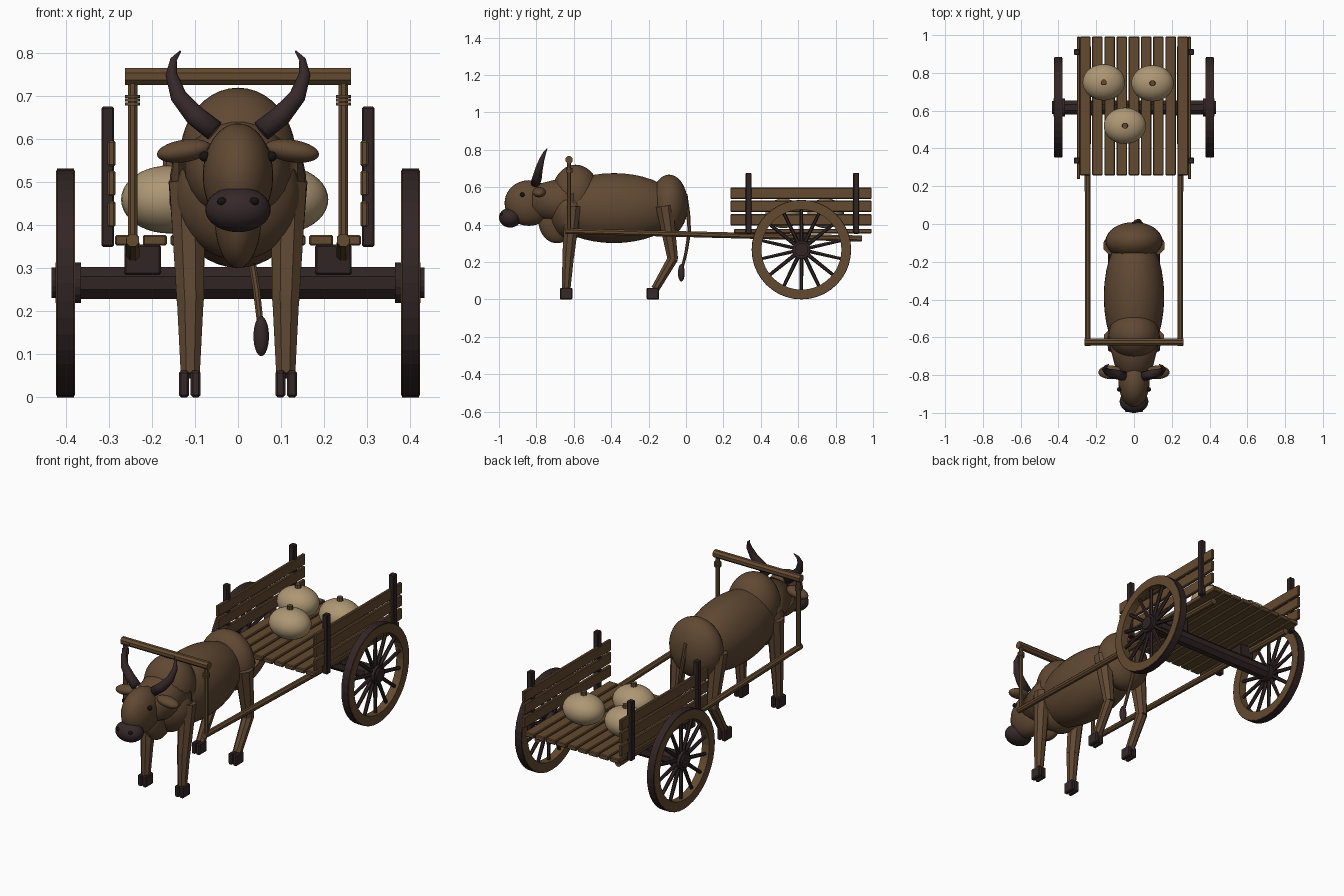
import bpy, bmesh, math
from mathutils import Vector, Matrix

if "Cube" in bpy.data.objects:
    bpy.data.objects.remove(bpy.data.objects["Cube"])


def mat(name, r, g, b):
    m = bpy.data.materials.new(name)
    m.diffuse_color = (r, g, b, 1)
    m.use_nodes = True
    m.node_tree.nodes["Principled BSDF"].inputs["Base Color"].default_value = m.diffuse_color
    return m


HIDE = mat("brown hide", 0.118, 0.066, 0.033)
WOOD = mat("brown wood", 0.125, 0.069, 0.029)
DARK = mat("dark wood", 0.032, 0.018, 0.018)
HORN = mat("dark horn", 0.036, 0.021, 0.022)
SACK = mat("sack cloth", 0.42, 0.31, 0.175)
BLACK = mat("eye black", 0.008, 0.006, 0.006)


def finish(name, bm, m, smooth=False):
    bmesh.ops.recalc_face_normals(bm, faces=bm.faces)
    me = bpy.data.meshes.new(name)
    bm.to_mesh(me)
    bm.free()
    me.materials.append(m)
    for p in me.polygons:
        p.use_smooth = smooth
    o = bpy.data.objects.new(name, me)
    bpy.context.collection.objects.link(o)
    return o


def box(name, c, size, m, bevel=0.004):
    bm = bmesh.new()
    bmesh.ops.create_cube(bm, size=1, matrix=Matrix.Translation(c) @ Matrix.Diagonal((*size, 1)))
    if bevel:
        bmesh.ops.bevel(bm, geom=bm.edges[:], offset=bevel, segments=1, affect='EDGES')
    return finish(name, bm, m)


def blob(name, c, r, m, tilt=0, roll=0):
    bm = bmesh.new()
    mx = (Matrix.Translation(c) @ Matrix.Rotation(roll, 4, 'Y') @ Matrix.Rotation(tilt, 4, 'X')
          @ Matrix.Diagonal((*r, 1)))
    bmesh.ops.create_uvsphere(bm, u_segments=32, v_segments=20, radius=1, matrix=mx)
    return finish(name, bm, m, True)


def tube(name, pts, radii, m, sides=8, smooth=False):
    """Tapered tube through a few points."""
    bm = bmesh.new()
    pts = [Vector(p) for p in pts]
    rings = []
    for i, p in enumerate(pts):
        d = (pts[min(i + 1, len(pts) - 1)] - pts[max(i - 1, 0)]).normalized()
        a = d.cross(Vector((0, 1, 0)) if abs(d.y) < 0.8 else Vector((1, 0, 0))).normalized()
        b = d.cross(a)
        ring = []
        for k in range(sides):
            t = 2 * math.pi * (k + 0.5) / sides
            ring.append(bm.verts.new(p + (a * math.cos(t) + b * math.sin(t)) * radii[i]))
        rings.append(ring)
    for r0, r1 in zip(rings, rings[1:]):
        for k in range(sides):
            bm.faces.new((r0[k], r0[(k + 1) % sides], r1[(k + 1) % sides], r1[k]))
    bm.faces.new(rings[0])
    bm.faces.new(rings[-1])
    return finish(name, bm, m, smooth)


def ring(name, x, y, z, r_in, r_out, width, m, sides=40):
    """Flat-sided hoop around the x axis."""
    bm = bmesh.new()
    loops = []
    for k in range(sides):
        t = 2 * math.pi * k / sides
        loops.append([bm.verts.new((x + dx, y + r * math.cos(t), z + r * math.sin(t)))
                      for r, dx in ((r_in, -width / 2), (r_out, -width / 2),
                                    (r_out, width / 2), (r_in, width / 2))])
    for k in range(sides):
        p, q = loops[k], loops[(k + 1) % sides]
        for j in range(4):
            bm.faces.new((p[j], p[(j + 1) % 4], q[(j + 1) % 4], q[j]))
    return finish(name, bm, m)


# ox body
blob("ox_barrel", (0, -0.385, 0.488), (0.16, 0.35, 0.187), HIDE)
blob("ox_rump", (0, -0.09, 0.505), (0.15, 0.1, 0.162), HIDE)
blob("ox_shoulder_hump", (0, -0.59, 0.56), (0.135, 0.128, 0.16), HIDE)
blob("ox_chest", (0, -0.62, 0.47), (0.145, 0.11, 0.15), HIDE)
blob("ox_dewlap", (0, -0.69, 0.425), (0.055, 0.1, 0.125), HIDE)
tube("ox_neck", [(0, -0.6, 0.53), (0, -0.7, 0.525), (0, -0.82, 0.525)], [0.14, 0.115, 0.085],
     HIDE, 24, True)

# ox head
blob("ox_head", (0, -0.84, 0.515), (0.082, 0.13, 0.122), HIDE)
blob("ox_muzzle", (0, -0.94, 0.437), (0.076, 0.06, 0.053), HORN)
for s in (-1, 1):
    blob("ox_ear", (s * 0.125, -0.785, 0.573), (0.064, 0.036, 0.026), HIDE, 0, s * 0.15)
    blob("ox_eye", (s * 0.078, -0.875, 0.56), (0.012, 0.012, 0.012), BLACK)
    blob("ox_nostril", (s * 0.038, -0.987, 0.456), (0.011, 0.009, 0.009), BLACK)
    # horn curve
    tube("ox_horn", [(s * 0.055, -0.805, 0.62), (s * 0.1, -0.795, 0.655), (s * 0.138, -0.785, 0.7),
                     (s * 0.155, -0.77, 0.75), (s * 0.15, -0.755, 0.785), (s * 0.134, -0.743, 0.805)],
         [0.026, 0.025, 0.02, 0.014, 0.008, 0.002], HORN, 12, True)
    # front leg
    tube("front_upper_leg", [(s * 0.118, -0.605, 0.5), (s * 0.111, -0.63, 0.225)], [0.045, 0.034], HIDE)
    tube("front_lower_leg", [(s * 0.111, -0.63, 0.235), (s * 0.111, -0.64, 0.055)], [0.034, 0.024], HIDE)
    # hind leg
    tube("hind_thigh", [(s * 0.115, -0.115, 0.5), (s * 0.111, -0.07, 0.21)], [0.05, 0.03], HIDE)
    tube("hind_shank", [(s * 0.111, -0.068, 0.222), (s * 0.111, -0.165, 0.055)], [0.03, 0.024], HIDE)
    # cloven hooves
    for y in (-0.641, -0.177):
        for d in (-0.0135, 0.0135):
            box("hoof", (s * 0.112 + d, y, 0.031), (0.023, 0.066, 0.062), HORN, 0.005)

# tail
tube("tail", [(0, -0.005, 0.56), (0.01, 0.012, 0.46), (0.025, 0.018, 0.36), (0.043, 0.0, 0.25),
              (0.052, -0.02, 0.17)], [0.014, 0.011, 0.01, 0.009, 0.008], HIDE)
blob("tail_tuft", (0.054, -0.025, 0.142), (0.018, 0.018, 0.046), HORN)

# yoke and shafts
tube("yoke_beam", [(-0.263, -0.625, 0.746), (0.263, -0.625, 0.746)], [0.021] * 2, WOOD)
for s in (-1, 1):
    tube("yoke_post", [(s * 0.245, -0.625, 0.735), (s * 0.245, -0.625, 0.355)], [0.012] * 2, WOOD)
    for z in (0.682, 0.691, 0.7):
        tube("yoke_binding", [(s * 0.245, -0.625, z - 0.0035), (s * 0.245, -0.625, z + 0.0035)],
             [0.018] * 2, WOOD, 12)
    tube("shaft", [(s * 0.245, -0.645, 0.365), (s * 0.245, 0.94, 0.325)], [0.016, 0.018], WOOD)

# cart floor
for i in range(9):
    box("floor_plank", ((i - 4) * 0.0645, 0.625, 0.365), (0.056, 0.735, 0.025), WOOD)

# cart sides
for s in (-1, 1):
    for z in (0.426, 0.498, 0.567):
        box("side_board", (s * 0.294, 0.615, z), (0.018, 0.755, 0.06), WOOD)
    for y in (0.335, 0.91):
        box("side_post", (s * 0.303, y, 0.513), (0.03, 0.032, 0.326), DARK)
    box("axle_block", (s * 0.222, 0.615, 0.32), (0.085, 0.08, 0.07), DARK)

# axle and wheels
WY, WZ = 0.617, 0.266
tube("axle", [(-0.42, WY, WZ), (0.42, WY, WZ)], [0.04] * 2, DARK)
for s in (-1, 1):
    x = s * 0.401
    ring("wheel_rim", x, WY, WZ, 0.214, 0.262, 0.044, WOOD)
    ring("wheel_tyre", x, WY, WZ, 0.256, 0.266, 0.040, DARK)
    tube("wheel_hub", [(s * 0.365, WY, WZ), (s * 0.425, WY, WZ)], [0.048] * 2, DARK, 16)
    tube("hub_cap", [(s * 0.42, WY, WZ), (s * 0.434, WY, WZ)], [0.036] * 2, DARK, 16)
    for k in range(14):
        t = 2 * math.pi * k / 14 + math.pi / 2
        c, n = math.cos(t), math.sin(t)
        tube("wheel_spoke", [(x, WY + 0.035 * c, WZ + 0.035 * n), (x, WY + 0.225 * c, WZ + 0.225 * n)],
             [0.011, 0.009], DARK, 6)

# sacks with tied necks
for sx, sy in ((-0.16, 0.75), (0.098, 0.745), (-0.048, 0.52)):
    blob("sack", (sx, sy, 0.46), (0.112, 0.096, 0.079), SACK)
    tube("sack_knot", [(sx, sy, 0.53), (sx, sy, 0.557)], [0.017, 0.015], WOOD)
